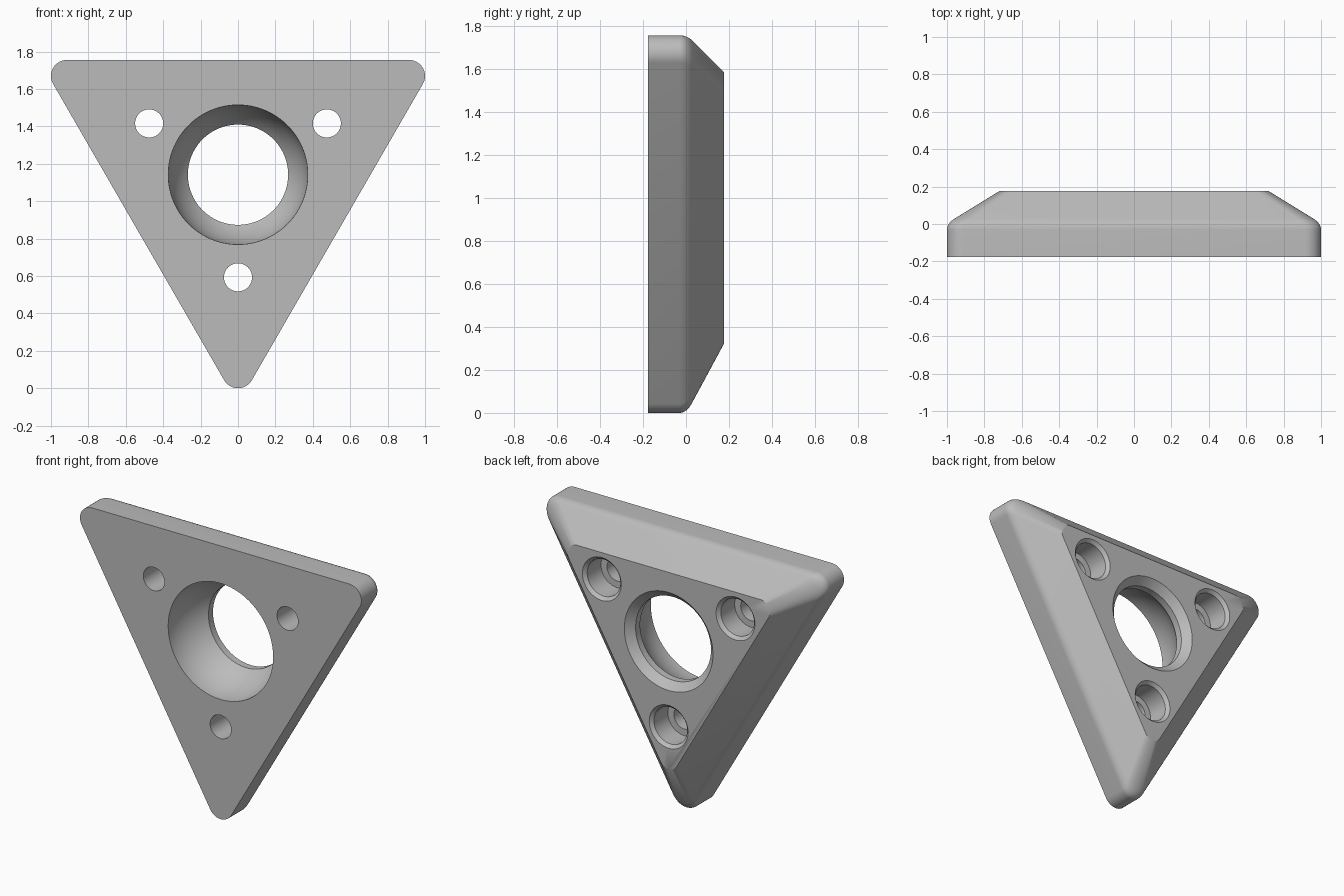
import bpy, bmesh
from math import sin, cos, pi, radians, sqrt

cube = bpy.data.objects.get("Cube")
if cube:
    bpy.data.objects.remove(cube, do_unlink=True)

FRONT, BACK = -0.176, 0.176
CENTRE_Z = 1.1415
INRADIUS = 0.6135
CORNER = 0.0855
HOLE_DIST = 0.5485

grey = bpy.data.materials.new("plain grey")
grey.use_nodes = True
colour = (0.5, 0.5, 0.5, 1)
grey.diffuse_color = colour
grey.node_tree.nodes["Principled BSDF"].inputs["Base Color"].default_value = colour


def loft(name, rings):
    """Skin a list of equal closed rings and cap both ends."""
    bm = bmesh.new()
    loops = [[bm.verts.new(p) for p in ring] for ring in rings]
    n = len(loops[0])
    for a, b in zip(loops, loops[1:]):
        for i in range(n):
            j = (i + 1) % n
            bm.faces.new((a[i], a[j], b[j], b[i]))
    bm.faces.new(loops[0])
    bm.faces.new(loops[-1])
    bmesh.ops.recalc_face_normals(bm, faces=bm.faces)
    mesh = bpy.data.meshes.new(name)
    bm.to_mesh(mesh)
    bm.free()
    mesh.materials.append(grey)
    obj = bpy.data.objects.new(name, mesh)
    bpy.context.collection.objects.link(obj)
    return obj


def triangle_ring(y, inset, radius, steps=12):
    """Rounded triangle pointing down, in the plane at depth y."""
    reach = 2 * (INRADIUS - inset - radius)
    ring = []
    for corner in (-90, 30, 150):
        a = radians(corner)
        for k in range(steps + 1):
            t = a + radians(-60 + 120 * k / steps)
            ring.append((reach * cos(a) + radius * cos(t), y,
                         CENTRE_Z + reach * sin(a) + radius * sin(t)))
    return ring


def turned(name, x, z, profile, steps=64):
    """Solid of revolution about the y direction from (y, radius) pairs."""
    return loft(name, [[(x + r * cos(2 * pi * k / steps), y,
                         z + r * sin(2 * pi * k / steps))
                        for k in range(steps)] for y, r in profile])


# Plate: straight sides, rounded shoulder, 45 degree slope to the back
fillet = 0.085
shoulder = -0.03
rings = [triangle_ring(FRONT, 0, CORNER)]
for k in range(9):
    t = radians(45 * k / 8)
    rings.append(triangle_ring(shoulder + fillet * sin(t),
                               fillet * (1 - cos(t)), CORNER))
rings.append(triangle_ring(BACK, 0.17, 0.066))
plate = loft("triangular_plate", rings)

# Central opening: spherical seat at the front, chamfered bore at the back
seat, bore, rim = 0.373, 0.268, 0.315
depth = sqrt(seat ** 2 - bore ** 2)
profile = [(FRONT - 0.05, seat)]
for k in range(17):
    d = depth * k / 16
    profile.append((FRONT + d, sqrt(seat ** 2 - d ** 2)))
profile += [(BACK - (rim - bore), bore), (BACK, rim), (BACK + 0.05, rim)]
cutters = [turned("central_opening_cutter", 0, CENTRE_Z, profile, 96)]

# Three counterbored screw holes with chamfered mouths
for corner in (-90, 30, 150):
    a = radians(corner)
    cutters.append(turned(
        "screw_hole_cutter", HOLE_DIST * cos(a), CENTRE_Z + HOLE_DIST * sin(a),
        [(FRONT - 0.05, 0.075), (BACK - 0.16, 0.075), (BACK - 0.16, 0.118),
         (BACK - 0.02, 0.118), (BACK, 0.138), (BACK + 0.05, 0.138)]))

# Cut the openings, then drop the cutters
bpy.ops.object.select_all(action="DESELECT")
bpy.context.view_layer.objects.active = plate
plate.select_set(True)
for cutter in cutters:
    cutter.hide_render = True
    mod = plate.modifiers.new("cut", "BOOLEAN")
    mod.operation = "DIFFERENCE"
    mod.solver = "EXACT"
    mod.object = cutter
    bpy.ops.object.modifier_apply(modifier=mod.name)
    bpy.data.objects.remove(cutter, do_unlink=True)

bpy.ops.object.shade_smooth_by_angle(angle=radians(30))
